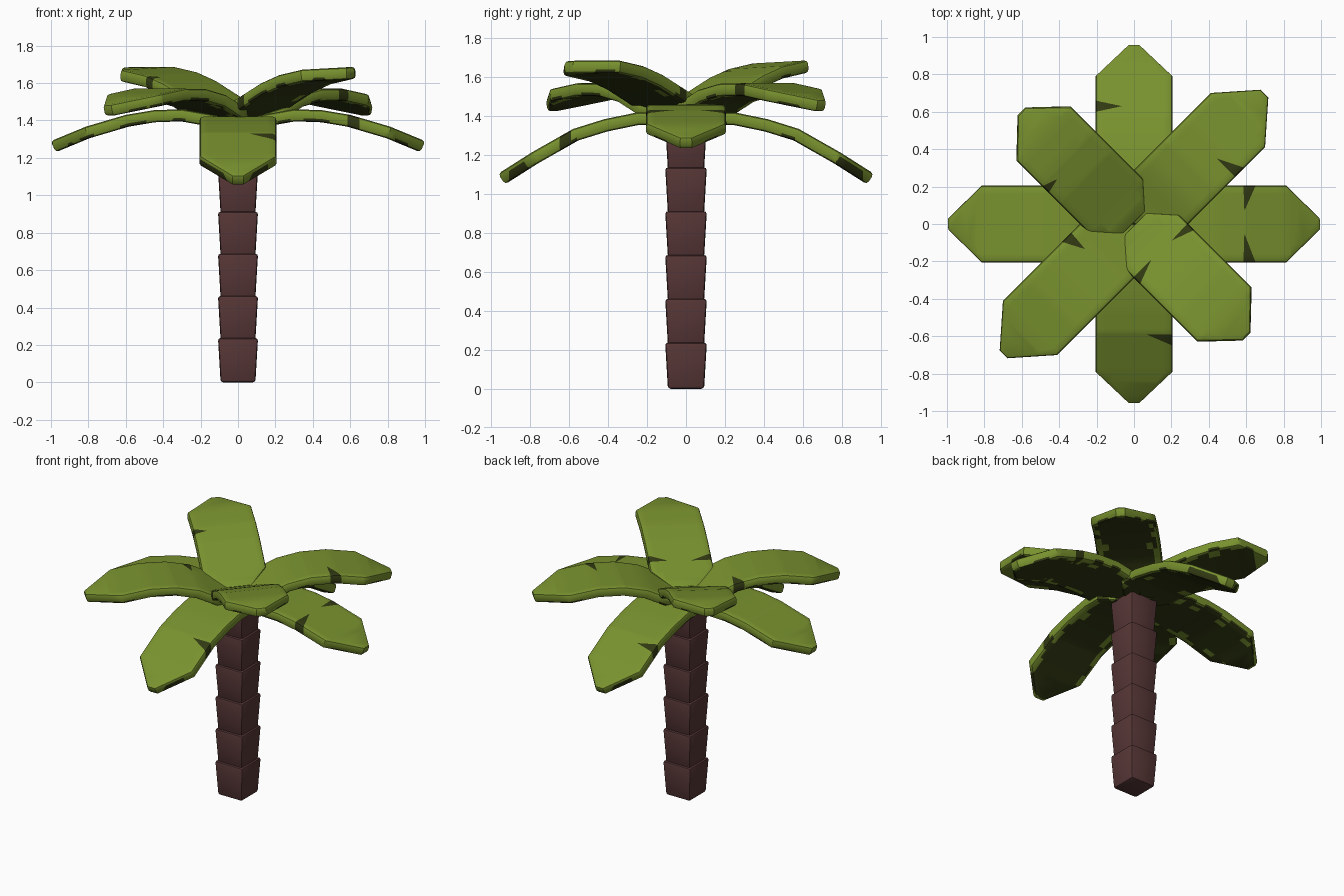
import bpy, bmesh, math, random
from mathutils import Vector, Matrix

if "Cube" in bpy.data.objects:
    bpy.data.objects.remove(bpy.data.objects["Cube"])

random.seed(4)


def material(name, rgb):
    m = bpy.data.materials.new(name)
    m.diffuse_color = (*rgb, 1)
    m.use_nodes = True
    m.node_tree.nodes["Principled BSDF"].inputs["Base Color"].default_value = m.diffuse_color
    return m


BARK = material("brown bark", (0.095, 0.037, 0.037))
LEAF = material("leaf green", (0.190, 0.285, 0.028))
DARK = material("dark leaf green", (0.030, 0.040, 0.006))


def loft(rings):
    """Skin a list of four-cornered rings and cap the ends."""
    bm = bmesh.new()
    rows = [[bm.verts.new(p) for p in ring] for ring in rings]
    for a, b in zip(rows, rows[1:]):
        for i in range(4):
            j = (i + 1) % 4
            bm.faces.new((a[i], a[j], b[j], b[i]))
    bm.faces.new(rows[0])
    bm.faces.new(rows[-1])
    bmesh.ops.recalc_face_normals(bm, faces=bm.faces)
    return bm


def round_edges(bm, edges, width):
    bmesh.ops.bevel(bm, geom=edges, offset=width, segments=2, profile=0.5,
                    affect='EDGES', clamp_overlap=True)


def finish(name, bm, *mats):
    me = bpy.data.meshes.new(name)
    bm.to_mesh(me)
    bm.free()
    for m in mats:
        me.materials.append(m)
    ob = bpy.data.objects.new(name, me)
    bpy.context.collection.objects.link(ob)
    bpy.ops.object.select_all(action='DESELECT')
    ob.select_set(True)
    bpy.context.view_layer.objects.active = ob
    bpy.ops.object.shade_smooth_by_angle(angle=math.radians(40))


# trunk: six square blocks, each flaring towards its top
def square(h, z):
    return [(-h, -h, z), (h, -h, z), (h, h, z), (-h, h, z)]


STEP = 0.225
for i in range(6):
    z0 = i * STEP
    block = loft([square(0.093, z0), square(0.107, z0 + STEP + 0.012)])
    round_edges(block, block.edges[:], 0.014)
    finish(f"trunk_block_{i + 1}", block, BARK)


def cut(bm, point, normal):
    bmesh.ops.bisect_plane(bm, geom=bm.verts[:] + bm.edges[:] + bm.faces[:],
                           dist=1e-5, plane_co=point, plane_no=normal)


# leaf: flat strip with pointed ends, following a bent centre line
def leaf(name, angle, path, marks=(), roll=0.0, thick=0.065):
    widths = [0.09] + [0.205] * (len(path) - 2) + [0.03]
    rings = []
    for i, ((r, z), w) in enumerate(zip(path, widths)):
        a, b = path[max(i - 1, 0)], path[min(i + 1, len(path) - 1)]
        t = Vector((b[0] - a[0], b[1] - a[1])).normalized()
        r2, z2 = r + t.y * thick, z - t.x * thick
        rings.append([(r, -w, z), (r, w, z), (r2, w, z2), (r2, -w, z2)])
    bm = loft(rings)
    # round only the upper and lower rims
    bm.normal_update()
    flat = {f for f in bm.faces if abs(f.normal.z) > 0.6}
    rim = [e for e in bm.edges if sum(f in flat for f in e.link_faces) == 1]
    round_edges(bm, rim, 0.018)

    # cut lines for the dark underside and the wedge marks
    length = path[-1][0]
    for k in range(1, int(length / 0.07) + 1):
        cut(bm, (k * 0.07, 0, 0), (1, 0, 0))
    for w in (-0.16, -0.12, 0.12, 0.16):
        cut(bm, (0, w, 0), (0, 1, 0))
    for side, a0, a1, ta, tw in marks:
        for a in (a0, a1):
            cut(bm, (ta, side * tw, 0), (side * (0.205 - tw), ta - a, 0))
    bm.normal_update()

    # underside dark with a ragged green border; wedges dark on top and sides
    ragged = {}
    for f in bm.faces:
        c = f.calc_center_median()
        w = abs(c.y)
        if f.normal.z < -0.3:
            zone = 0 if w < 0.12 else 1 if w < 0.16 else 2 if w < 0.188 else 3
            key = (int(c.x / 0.07), zone, c.y > 0)
            chance = (1, 0.85, 0.6, 0.3)[zone]
            if key not in ragged:
                ragged[key] = random.random() < chance
            f.material_index = int(ragged[key] and c.x < length - 0.05)
        for side, a0, a1, ta, tw in marks:
            d = side * c.y - tw
            s = d / (0.205 - tw)
            if d > 0 and ta + (a0 - ta) * s < c.x < ta + (a1 - ta) * s:
                f.material_index = 1

    # sideways lean, then swing the leaf round the trunk
    for v in bm.verts:
        v.co.z += roll * v.co.y
    bm.transform(Matrix.Rotation(math.radians(angle), 4, 'Z'))
    finish(name, bm, LEAF, DARK)


# centre lines (distance from the trunk axis, height of the upper face)
SIDE = [(0, 1.40), (0.13, 1.43), (0.30, 1.46), (0.45, 1.455),
        (0.60, 1.43), (0.82, 1.365), (1.0, 1.29)]
DROOP = [(0, 1.405), (0.12, 1.42), (0.25, 1.42), (0.42, 1.385),
         (0.58, 1.335), (0.80, 1.21), (0.965, 1.105)]
LONG = [(0, 1.41), (0.13, 1.465), (0.28, 1.535), (0.43, 1.567),
        (0.60, 1.57), (0.79, 1.54), (0.99, 1.485)]
RAISED = [(0, 1.445), (0.13, 1.50), (0.25, 1.555), (0.36, 1.605),
          (0.50, 1.65), (0.68, 1.68), (0.85, 1.685)]

# wedge marks: side, start and end on the rim, then tip distance and offset
leaf("right_leaf", 0, SIDE,
     [(1, 0.585, 0.65, 0.59, 0.07), (-1, 0.585, 0.65, 0.59, 0.05)])
leaf("left_leaf", 180, SIDE)
leaf("back_leaf", 90, DROOP, [(1, 0.60, 0.66, 0.63, 0.065)])
leaf("front_leaf", 270, DROOP, [(1, 0.59, 0.65, 0.59, 0.065)])
leaf("back_right_leaf", 45, LONG, [(-1, 0.56, 0.63, 0.56, 0.065)])
leaf("front_left_leaf", 225, LONG, [(-1, 0.27, 0.34, 0.28, 0.09)])
leaf("back_left_raised_leaf", 135, RAISED,
     [(1, 0.44, 0.49, 0.46, 0.12)], roll=-0.04)
leaf("front_right_raised_leaf", 315, RAISED,
     [(-1, 0.20, 0.25, 0.20, 0.07), (1, 0.20, 0.25, 0.205, 0.08)], roll=0.04)
